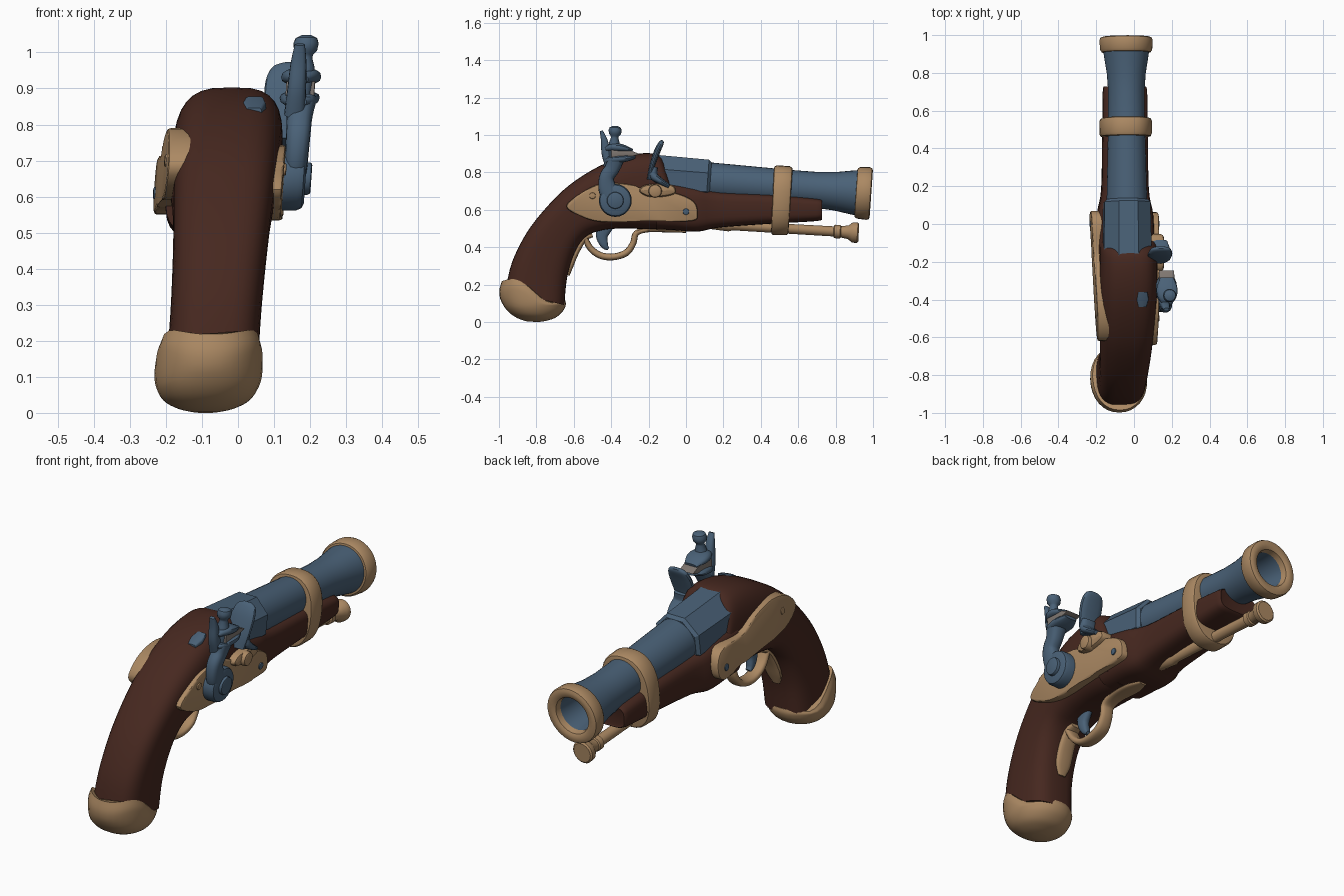
import bpy, bmesh, math
from mathutils import Vector


def material(name, rgb):
    m = bpy.data.materials.new(name)
    m.diffuse_color = (*rgb, 1)
    return m


WOOD = material("dark_walnut", (0.062, 0.021, 0.014))
BRASS = material("brass", (0.41, 0.25, 0.125))
STEEL = material("blued_steel", (0.068, 0.120, 0.185))
FLINT = material("flint_grey", (0.22, 0.19, 0.17))


def finish(name, bm, mat, angle=40):
    # the whole pistol leans slightly sideways
    for v in bm.verts:
        v.co.x += -0.09 + 0.07 * v.co.z
    bmesh.ops.recalc_face_normals(bm, faces=bm.faces)
    me = bpy.data.meshes.new(name)
    bm.to_mesh(me)
    bm.free()
    me.materials.append(mat)
    me.polygons.foreach_set("use_smooth", [True] * len(me.polygons))
    me.set_sharp_from_angle(angle=math.radians(angle))
    ob = bpy.data.objects.new(name, me)
    bpy.context.collection.objects.link(ob)
    return ob


def spline(pts, steps, closed=False):
    """Catmull-Rom interpolation of equal-length tuples."""
    n, out = len(pts), []
    for i in range(n if closed else n - 1):
        p = [pts[k % n] if closed else pts[min(max(k, 0), n - 1)] for k in range(i - 1, i + 3)]
        for s in range(steps):
            t = s / steps
            out.append(tuple(0.5 * (2 * b + (c - a) * t + (2 * a - 5 * b + 4 * c - d) * t * t
                                    + (3 * b - a - 3 * c + d) * t ** 3) for a, b, c, d in zip(*p)))
    return out if closed else out + [tuple(pts[-1])]


def loft(name, secs, mat, steps=1, e=2.0, x=0, sides=32, cap=True, angle=40, warp=None, turn=0):
    """Sections are (top_y, top_z, bottom_y, bottom_z, half_width)."""
    if steps > 1:
        secs = spline(secs, steps)
    bm, rings = bmesh.new(), []
    for ty, tz, by, bz, hw in secs:
        ring = []
        for k in range(sides):
            a = 2 * math.pi * k / sides + turn
            c, s = (math.copysign(abs(f) ** (2 / e), f) for f in (math.cos(a), math.sin(a)))
            u = (1 + s) / 2
            ring.append(bm.verts.new((x + hw * c, by + (ty - by) * u, bz + (tz - bz) * u)))
        rings.append(ring)
    for r, q in zip(rings, rings[1:]):
        for k in range(sides):
            j = (k + 1) % sides
            bm.faces.new((r[k], r[j], q[j], q[k]))
    if cap:
        bm.faces.new(rings[0])
        bm.faces.new(rings[-1])
    if warp:
        for v in bm.verts:
            warp(v.co)
    return finish(name, bm, mat, angle)


def turned(name, p0, p1, profile, mat, **kw):
    """Round part on the line p0-p1 in the side plane; profile is (distance, radius)."""
    d = (Vector(p1) - Vector(p0)).normalized()
    n = Vector((-d.y, d.x))
    secs = []
    for t, r in profile:
        c = Vector(p0) + d * t
        secs.append((*(c + n * r), *(c - n * r), r))
    return loft(name, secs, mat, **kw)


def sweep(name, path, mat, steps=5, **kw):
    """Path points are (y, z, half_thickness, half_width)."""
    pts = spline(path, steps)
    secs = []
    for i, (y, z, th, w) in enumerate(pts):
        a, b = pts[max(i - 1, 0)], pts[min(i + 1, len(pts) - 1)]
        d = Vector((b[0] - a[0], b[1] - a[1])).normalized()
        secs.append((y - d.y * th, z + d.x * th, y + d.y * th, z - d.x * th, w))
    return loft(name, secs, mat, sides=16, e=2.6, **kw)


def plate(name, outline, x0, x1, mat, bevel=0.01, steps=4, bend=0):
    """Side-plane outline extruded from x0 to x1 with a bevelled outer edge; bend slants the rear inward."""
    pts = spline(outline, steps, True) if steps > 1 else outline
    bm = bmesh.new()
    face = bm.faces.new([bm.verts.new((x0, y, z)) for y, z in pts])
    ext = bmesh.ops.extrude_face_region(bm, geom=[face])["geom"]
    vs = [g for g in ext if isinstance(g, bmesh.types.BMVert)]
    for v in vs:
        v.co.x = x1
    edges = [ed for ed in bm.edges if all(v in vs for v in ed.verts)]
    bmesh.ops.bevel(bm, geom=edges, offset=bevel, segments=2, affect='EDGES', profile=0.5)
    for v in bm.verts:
        v.co.x += bend * (0.1 - v.co.y)
    return finish(name, bm, mat)


def disc(name, y, z, r, x0, x1, mat, bevel=0.006, **kw):
    pts = [(y + r * math.cos(k * math.pi / 12), z + r * math.sin(k * math.pi / 12)) for k in range(24)]
    return plate(name, pts, x0, x1, mat, bevel, steps=1, **kw)


# wooden stock: grip, lock area and fore-end
loft("stock_grip", [
    (-0.965, 0.17, -0.65, 0.09, 0.127), (-0.93, 0.32, -0.635, 0.24, 0.126),
    (-0.85, 0.48, -0.59, 0.38, 0.13), (-0.74, 0.62, -0.53, 0.46, 0.136),
    (-0.62, 0.735, -0.45, 0.49, 0.143), (-0.47, 0.83, -0.36, 0.50, 0.15),
    (-0.33, 0.885, -0.29, 0.50, 0.153), (-0.20, 0.903, -0.20, 0.495, 0.152),
    (-0.13, 0.875, -0.14, 0.495, 0.15), (-0.09, 0.77, -0.09, 0.49, 0.15)],
    WOOD, steps=4, e=3.2, x=0.009)
loft("stock_fore_end", [
    (-0.16, 0.77, -0.16, 0.495, 0.152), (-0.06, 0.75, -0.06, 0.49, 0.152),
    (0.06, 0.725, 0.06, 0.483, 0.146), (0.18, 0.70, 0.18, 0.505, 0.125),
    (0.45, 0.685, 0.45, 0.525, 0.12), (0.70, 0.662, 0.70, 0.54, 0.117),
    (0.725, 0.65, 0.725, 0.555, 0.105)], WOOD, steps=4, e=3.8)


# brass butt cap with a wavy rim
def wave(co):
    if co.z > 0.085:
        t = (co.y + 0.99) / 0.345
        co.z += 0.035 * math.sin(2 * math.pi * t) * min(1, (co.z - 0.085) / 0.05)


loft("butt_cap", [
    (-0.985, 0.215, -0.645, 0.115, 0.14), (-0.998, 0.17, -0.643, 0.09, 0.149),
    (-0.988, 0.11, -0.66, 0.055, 0.146), (-0.95, 0.055, -0.70, 0.022, 0.122),
    (-0.90, 0.02, -0.75, 0.006, 0.078), (-0.85, 0.003, -0.79, 0.0, 0.03)],
    BRASS, steps=4, e=2.15, warp=wave)

# barrel: octagonal breech, round tube with bore, muzzle ring
AX0, AX1 = (0, 0.755), (1, 0.685)
turned("breech", AX0, AX1, [(-0.22, 0.139), (0.115, 0.131), (0.13, 0.115)], STEEL,
       sides=8, turn=math.pi / 8, angle=25)
turned("barrel", AX0, AX1, [(0.08, 0.108), (0.3, 0.103), (0.55, 0.097), (0.70, 0.096), (0.80, 0.103),
                            (0.88, 0.116), (0.95, 0.126), (0.97, 0.09), (0.90, 0.082), (0.65, 0.075)], STEEL)
turned("muzzle_ring", AX0, AX1, [(0.91, 0.115), (0.912, 0.13), (0.925, 0.138), (0.975, 0.141), (0.988, 0.137),
                                 (0.993, 0.125), (0.993, 0.105), (0.985, 0.092), (0.955, 0.086)], BRASS, cap=False)

# barrel band
loft("barrel_band", [(0.47, 0.817, 0.455, 0.485, 0.12), (0.473, 0.832, 0.457, 0.47, 0.132),
                     (0.488, 0.838, 0.468, 0.464, 0.138), (0.555, 0.833, 0.535, 0.464, 0.138),
                     (0.567, 0.826, 0.545, 0.47, 0.132), (0.57, 0.815, 0.548, 0.485, 0.12)], BRASS, e=2.4)

# ramrod under the barrel
turned("ramrod", (0.08, 0.525), (0.92, 0.477),
       [(0, 0.012), (0.05, 0.025), (0.15, 0.032), (0.17, 0.025), (0.71, 0.027), (0.715, 0.036), (0.745, 0.036),
        (0.75, 0.03), (0.79, 0.037), (0.81, 0.054), (0.838, 0.055), (0.845, 0.047)], BRASS, sides=20)

# trigger and guard
sweep("trigger_guard", [
    (-0.55, 0.475, 0.014, 0.04), (-0.515, 0.40, 0.017, 0.036), (-0.46, 0.357, 0.018, 0.034),
    (-0.39, 0.348, 0.018, 0.036), (-0.32, 0.37, 0.018, 0.036), (-0.283, 0.42, 0.017, 0.034),
    (-0.265, 0.475, 0.016, 0.036), (-0.20, 0.493, 0.013, 0.04), (-0.08, 0.49, 0.012, 0.045),
    (0.0, 0.485, 0.008, 0.02)], BRASS)
sweep("guard_tang", [(-0.50, 0.465, 0.012, 0.03), (-0.545, 0.445, 0.016, 0.04), (-0.588, 0.372, 0.016, 0.045),
                     (-0.616, 0.30, 0.014, 0.042), (-0.63, 0.25, 0.008, 0.02)], BRASS)
sweep("trigger", [(-0.43, 0.52, 0.045, 0.022), (-0.45, 0.46, 0.032, 0.022), (-0.435, 0.41, 0.02, 0.02),
                  (-0.415, 0.39, 0.008, 0.014)], STEEL)

# lock plate on the right, side plate on the left, with their screws
plate("lock_plate", [
    (-0.64, 0.62), (-0.56, 0.69), (-0.45, 0.74), (-0.30, 0.735), (-0.20, 0.70), (-0.06, 0.69),
    (0.04, 0.645), (0.062, 0.58), (0.03, 0.54), (-0.20, 0.54), (-0.45, 0.535), (-0.57, 0.57)],
    0.12, 0.178, BRASS, bend=-0.012)
plate("side_plate", [
    (-0.62, 0.68), (-0.55, 0.76), (-0.42, 0.79), (-0.28, 0.765), (-0.16, 0.715), (0.01, 0.71),
    (0.065, 0.66), (0.06, 0.58), (0.0, 0.55), (-0.12, 0.57), (-0.30, 0.585), (-0.52, 0.605)],
    -0.12, -0.188, BRASS, bend=0.05)
for i, (y, z, s, m) in enumerate([(-0.50, 0.675, 1, BRASS), (0.0, 0.59, 1, STEEL),
                                  (0.0, 0.61, -1, STEEL), (-0.5, 0.70, -1, BRASS)]):
    disc(f"plate_screw_{i}", y, z, 0.017, s * 0.15, s * (0.184 if s > 0 else 0.193), m, 0.004,
         bend=-0.012 if s > 0 else 0.05)

# priming pan and frizzen
plate("priming_pan", [(-0.25, 0.70), (-0.21, 0.735), (-0.08, 0.735), (-0.055, 0.69), (-0.12, 0.67), (-0.2, 0.67)],
      0.12, 0.2, BRASS, 0.02)
disc("pan_pivot", -0.165, 0.70, 0.036, 0.15, 0.22, BRASS, 0.012)
sweep("frizzen_face", [(-0.195, 0.76, 0.014, 0.045), (-0.182, 0.83, 0.015, 0.06), (-0.155, 0.91, 0.017, 0.064),
                       (-0.133, 0.955, 0.014, 0.05), (-0.124, 0.97, 0.006, 0.02)], STEEL, x=0.165)
sweep("frizzen_foot", [(-0.17, 0.83, 0.02, 0.04), (-0.175, 0.785, 0.024, 0.05), (-0.14, 0.755, 0.018, 0.055),
                       (-0.09, 0.725, 0.012, 0.04)], STEEL, x=0.175)

# cock: pivot disc, swan neck, spur, jaws, flint and clamp screw
disc("cock_pivot", -0.378, 0.65, 0.088, 0.165, 0.232, STEEL, 0.02)
disc("cock_screw", -0.378, 0.65, 0.045, 0.22, 0.248, STEEL, 0.008)
sweep("cock_neck", [(-0.37, 0.62, 0.05, 0.03), (-0.415, 0.70, 0.05, 0.032), (-0.425, 0.77, 0.04, 0.034),
                    (-0.395, 0.82, 0.04, 0.036), (-0.375, 0.87, 0.045, 0.045)], STEEL, x=0.203)
sweep("cock_spur", [(-0.40, 0.83, 0.03, 0.03), (-0.425, 0.90, 0.026, 0.026), (-0.437, 0.97, 0.018, 0.022),
                    (-0.453, 1.022, 0.008, 0.014)], STEEL, x=0.19)
sweep("lower_jaw", [(-0.43, 0.862, 0.01, 0.02), (-0.39, 0.868, 0.02, 0.048), (-0.32, 0.875, 0.018, 0.055),
                    (-0.27, 0.882, 0.008, 0.035)], STEEL, x=0.2)
sweep("upper_jaw", [(-0.43, 0.925, 0.01, 0.02), (-0.39, 0.934, 0.022, 0.048), (-0.34, 0.93, 0.02, 0.055),
                    (-0.285, 0.917, 0.008, 0.035)], STEEL, x=0.2)
plate("flint", [(-0.40, 0.88), (-0.40, 0.92), (-0.29, 0.915), (-0.245, 0.897), (-0.29, 0.885)],
      0.16, 0.24, FLINT, 0.004, 1)
turned("clamp_screw", (-0.39, 0.86), (-0.377, 1.05),
       [(0, 0.02), (0.07, 0.03), (0.10, 0.028), (0.125, 0.02), (0.135, 0.022), (0.145, 0.032), (0.165, 0.035),
        (0.18, 0.03), (0.188, 0.014)], STEEL, x=0.207, sides=20)

# small steel inlay, nearly flush with the top of the stock
loft("tang_inlay", [(-0.44, 0.846, -0.44, 0.79, 0.022), (-0.40, 0.864, -0.40, 0.80, 0.034),
                    (-0.36, 0.878, -0.36, 0.82, 0.026)], STEEL, x=0.075, e=6, sides=16)
